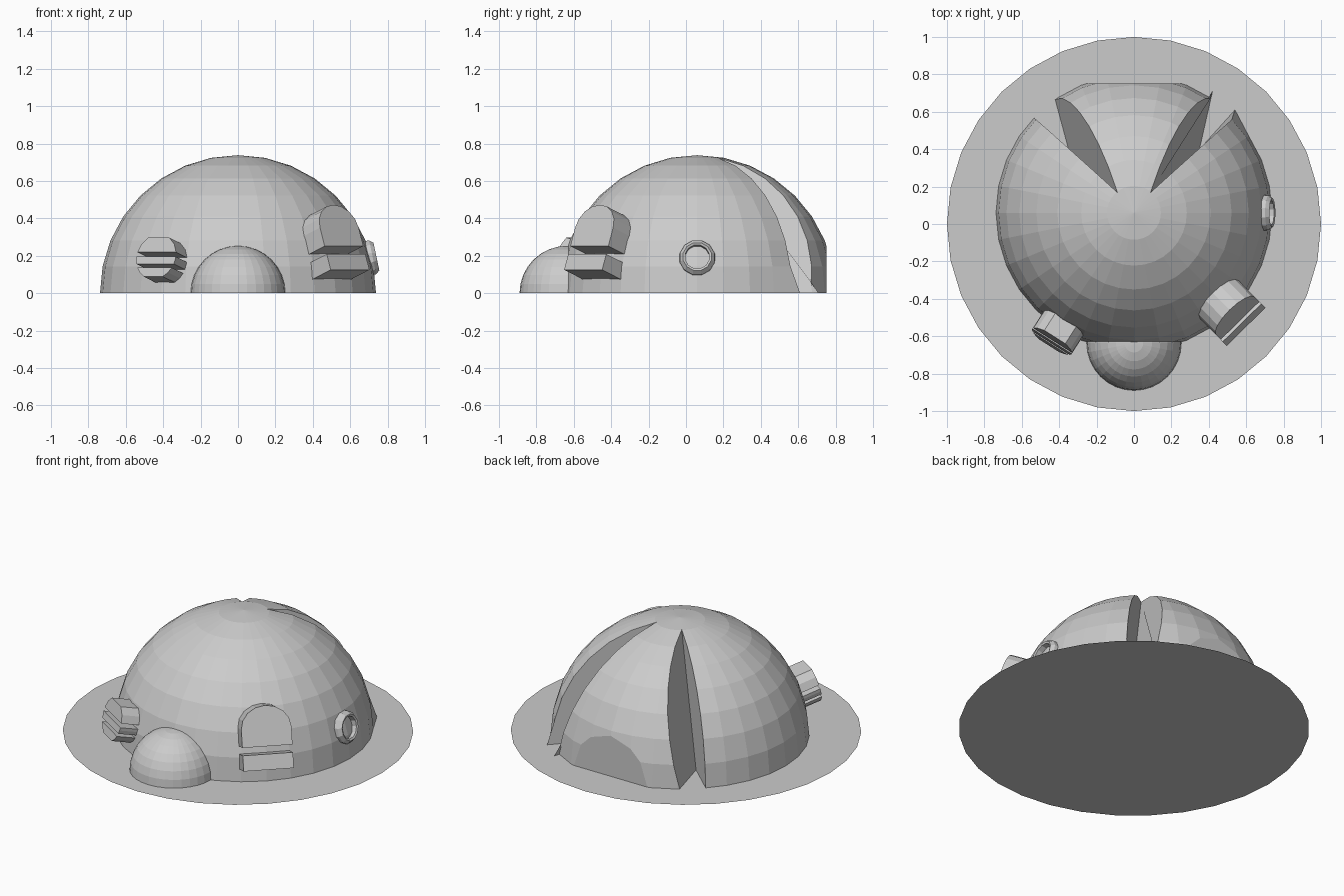
import bpy, bmesh, math
from mathutils import Vector, Matrix

if "Cube" in bpy.data.objects:
    bpy.data.objects.remove(bpy.data.objects["Cube"])

CY, R = 0.06, 0.738   # dome centre and radius


def add_object(name, bm):
    bmesh.ops.recalc_face_normals(bm, faces=bm.faces)
    me = bpy.data.meshes.new(name)
    bm.to_mesh(me)
    bm.free()
    ob = bpy.data.objects.new(name, me)
    bpy.context.collection.objects.link(ob)
    return ob


def slice_off(bm, co, no):
    """Cut away everything on the side the normal points to and cap the cut."""
    geom = bm.verts[:] + bm.edges[:] + bm.faces[:]
    res = bmesh.ops.bisect_plane(bm, geom=geom, dist=1e-5, plane_co=co,
                                 plane_no=no, clear_outer=True)
    edges = [e for e in res["geom_cut"] if isinstance(e, bmesh.types.BMEdge)]
    bmesh.ops.contextual_create(bm, geom=edges)


def half_sphere(radius, centre):
    bm = bmesh.new()
    bmesh.ops.create_uvsphere(bm, u_segments=32, v_segments=16, radius=radius,
                              matrix=Matrix.Translation(centre))
    slice_off(bm, (0, 0, 0), (0, 0, -1))
    return bm


def surface_frame(yaw, tilt, radius, z):
    """Local x = sideways, y = up the wall, z = outward from the dome."""
    h = Vector((math.cos(yaw), math.sin(yaw), 0))
    up = Vector((0, 0, 1))
    n = h * math.cos(tilt) + up * math.sin(tilt)
    v = up * math.cos(tilt) - h * math.sin(tilt)
    u = v.cross(n)
    m = Matrix((u, v, n)).transposed().to_4x4()
    m.translation = h * radius + Vector((0, CY, z))
    return m


def plate(name, outline, depth, frame):
    """Solid plate with its outer face on the frame plane."""
    bm = bmesh.new()
    f = bm.faces.new([bm.verts.new((x, y, 0)) for x, y in outline])
    res = bmesh.ops.extrude_face_region(bm, geom=[f], use_keep_orig=True)
    vs = [g for g in res["geom"] if isinstance(g, bmesh.types.BMVert)]
    bmesh.ops.translate(bm, verts=vs, vec=(0, 0, -depth))
    bm.transform(frame)
    return add_object(name, bm)


# Flat ground disc
bm = bmesh.new()
bmesh.ops.create_circle(bm, cap_ends=True, segments=32, radius=1)
add_object("ground_disc", bm)

# Main dome, flattened at front and back
bm = half_sphere(R, (0, CY, 0))
slice_off(bm, (0, -0.64, 0), (0, -1, 0))
slice_off(bm, (0, 0.75, 0), (0, 1, 0))
dome = add_object("main_dome", bm)

# Two wedge slots at the back
for s in (-1, 1):
    top, foot = Vector((s * 0.09, 0.17, 0.72)), Vector((s * 0.35, 0.40, 0))
    d = foot - top
    side_a, side_b = Vector((s * 0.76, 0.69, 0)), Vector((s * 0.28, 1.04, 0))
    bm = bmesh.new()
    for p in (top - d * 0.3, foot + d * 0.3):
        for off in (Vector(), side_a, side_b):
            bm.verts.new(p + off)
    bmesh.ops.convex_hull(bm, input=bm.verts[:])
    cutter = add_object("slot_cutter", bm)
    cutter.hide_render = True
    mod = dome.modifiers.new("slot", "BOOLEAN")
    mod.operation, mod.solver, mod.object = "DIFFERENCE", "EXACT", cutter
    bpy.context.view_layer.objects.active = dome
    bpy.ops.object.modifier_apply(modifier=mod.name)
    bpy.data.objects.remove(cutter)

# Flared corners at the foot of the right slot
for near, to in (((0.42, 0.66, 0), (0.42, 0.71, 0)),
                 ((0.53, 0.57, 0), (0.54, 0.61, 0))):
    v = min(dome.data.vertices, key=lambda p: (p.co - Vector(near)).length)
    if (v.co - Vector(near)).length < 0.1:
        v.co = to

# Small porch dome
add_object("porch_dome", half_sphere(0.253, (0, -0.637, 0)))

# Arched window with sill, front right
frame = surface_frame(math.radians(-45.5), math.radians(20), 0.855, 0.125)
w = 0.145
plate("arch_sill", [(-w, 0), (w, 0), (w, 0.09), (-w, 0.09)], 0.26, frame)
arch = [(-w, 0.135), (w, 0.135)]
arch += [(w * math.cos(i * math.pi / 8), 0.24 + 0.13 * math.sin(i * math.pi / 8))
         for i in range(9)]
plate("arch_window", arch, 0.26, frame)

# Round window in three bands, front left
frame = surface_frame(math.radians(-122.5), math.radians(15), 0.815, 0.195)
for name, lo, hi in (("round_window_top", 0.025, 0.115),
                     ("round_window_middle", -0.04, 0.005),
                     ("round_window_bottom", -0.115, -0.06)):
    ys = [lo + (hi - lo) * t for t in (0, 0.5, 0.9)]
    if lo < -0.1:
        ys = [lo + (hi - lo) * t for t in (0.1, 0.5, 1)]
    half = [(math.sqrt(0.125 ** 2 - y * y), y) for y in ys]
    plate(name, half + [(-x, y) for x, y in reversed(half)], 0.2, frame)

# Round port ring on the right side
frame = surface_frame(0, math.radians(12), 0.735, 0.195)
bm = bmesh.new()
profile = [(0.1, -0.06), (0.095, -0.015), (0.078, 0.005), (0.066, 0), (0.066, -0.06)]
rings = []
n = 12
for r, h in profile:
    rings.append([bm.verts.new((r * math.cos((i + 0.5) * 2 * math.pi / n),
                                r * math.sin((i + 0.5) * 2 * math.pi / n), h))
                  for i in range(n)])
for a, b in zip(rings, rings[1:] + rings[:1]):
    for i in range(n):
        j = (i + 1) % n
        bm.faces.new((a[i], a[j], b[j], b[i]))
bm.transform(frame)
add_object("port_ring", bm)
